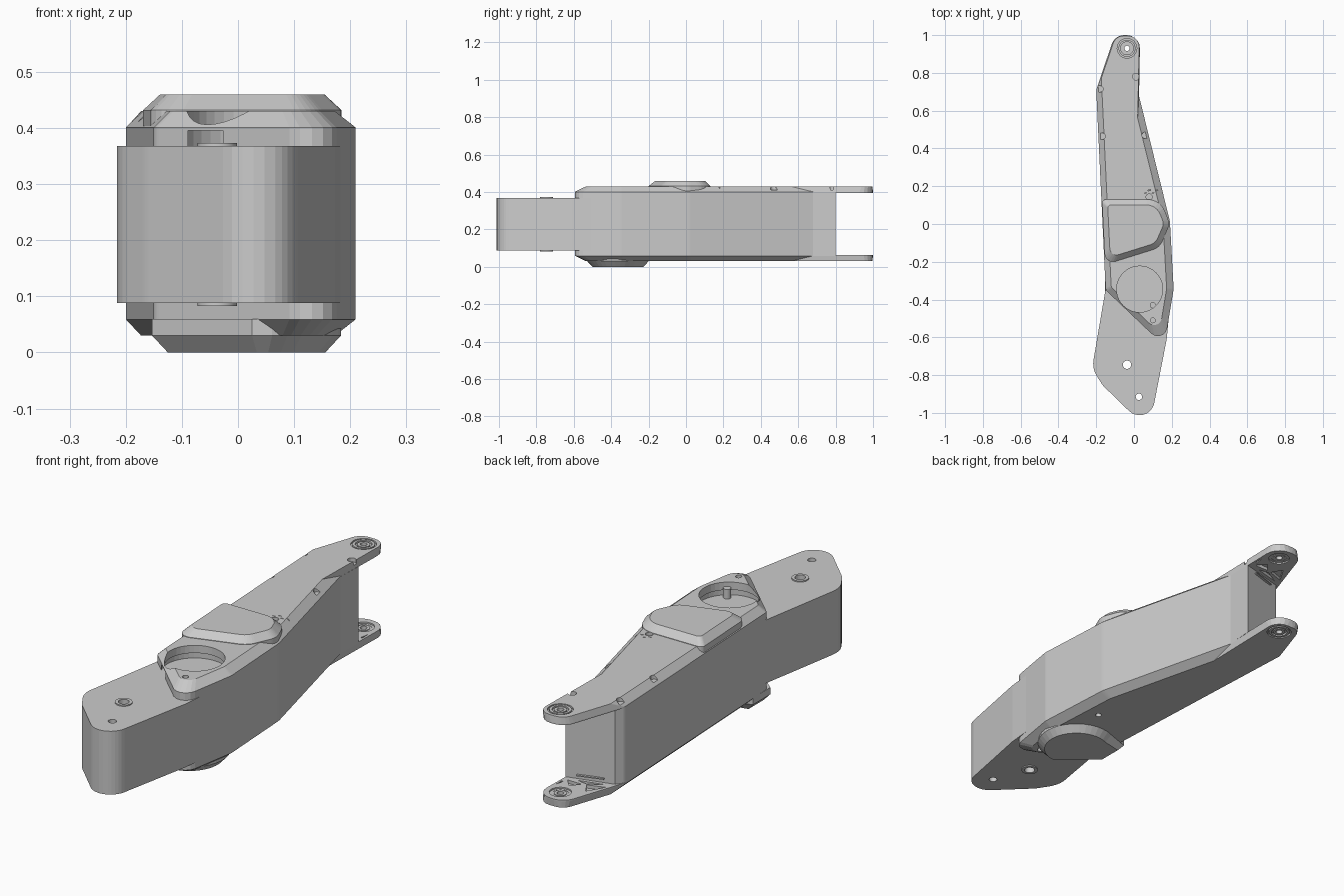
import bpy, bmesh, math
from mathutils import Vector

if "Cube" in bpy.data.objects:
    bpy.data.objects.remove(bpy.data.objects["Cube"])

MID = 0.46  # top and bottom covers mirror about z = MID / 2


def fillet(corners, seg=5):
    """Round each (x, y, radius) corner."""
    out, n = [], len(corners)
    for i, (x, y, r) in enumerate(corners):
        p = Vector((x, y))
        if r == 0:
            out.append(p)
            continue
        u = (Vector(corners[i - 1][:2]) - p).normalized()
        v = (Vector(corners[(i + 1) % n][:2]) - p).normalized()
        half = u.angle(v) / 2
        c = p + (u + v).normalized() * (r / math.sin(half))
        s, e = p + u * (r / math.tan(half)) - c, p + v * (r / math.tan(half)) - c
        a0 = math.atan2(s.y, s.x)
        d = (math.atan2(e.y, e.x) - a0 + math.pi) % (2 * math.pi) - math.pi
        out += [c + r * Vector((math.cos(a0 + d * k / seg), math.sin(a0 + d * k / seg)))
                for k in range(seg + 1)]
    return out


def inset(corners, offs):
    """Move every edge of a counter-clockwise outline inward by its own offset."""
    n, out = len(corners), []
    edges = []
    for i in range(n):
        a, b = Vector(corners[i][:2]), Vector(corners[(i + 1) % n][:2])
        d = (b - a).normalized()
        edges.append((a + Vector((-d.y, d.x)) * offs[i], d))
    for i in range(n):
        (p, d), (q, e) = edges[i - 1], edges[i]
        w = q - p
        t = (w.x * e.y - w.y * e.x) / (d.x * e.y - d.y * e.x)
        out.append((*(p + d * t), corners[i][2] * 0.8))
    return out


def circle(x, y, r, n=24):
    return [Vector((x + r * math.cos(2 * math.pi * k / n), y + r * math.sin(2 * math.pi * k / n)))
            for k in range(n)]


def add_loft(bm, rings, closed=False):
    vs = [[bm.verts.new((p[0], p[1], z)) for p in pts] for pts, z in rings]
    n = len(vs[0])
    pairs = list(zip(vs, vs[1:])) + ([(vs[-1], vs[0])] if closed else [])
    for a, b in pairs:
        for i in range(n):
            j = (i + 1) % n
            bm.faces.new((a[i], a[j], b[j], b[i]))
    if not closed:
        bm.faces.new(vs[0])
        bm.faces.new(vs[-1])


def build(name, lofts, closed=False):
    bm = bmesh.new()
    for rings in lofts:
        add_loft(bm, rings, closed)
    bmesh.ops.recalc_face_normals(bm, faces=bm.faces)
    me = bpy.data.meshes.new(name)
    bm.to_mesh(me)
    bm.free()
    ob = bpy.data.objects.new(name, me)
    bpy.context.collection.objects.link(ob)
    return ob


def tube(name, x, y, ro, ri, z0, z1):
    o, i = circle(x, y, ro), circle(x, y, ri)
    return build(name, [[(o, z0), (o, z1), (i, z1), (i, z0)]], True)


def cut(ob, prisms):
    """Subtract (outline, z0, z1) prisms one after another."""
    bpy.context.view_layer.objects.active = ob
    for pts, z0, z1 in prisms:
        c = build("cutter", [[(pts, z0), (pts, z1)]])
        c.hide_render = True
        m = ob.modifiers.new("cut", "BOOLEAN")
        m.operation, m.solver, m.object = "DIFFERENCE", "EXACT", c
        bpy.ops.object.modifier_apply(modifier=m.name)
        bpy.data.objects.remove(c)


# Shared outline of the covers
lower = [(-.2, .71, .03), (-.15, -.35, .03), (.16, -.645, .05),
         (.21, -.345, .06), (.19, .015, .15), (.026, .68, 0)]
outline = lower + [(.033, 1.0, .07), (-.102, 1.0, .07)]
inner = inset(outline, [.03, .032, .037, .037, .035, .004, .004, .006])
outer_pts, inner_pts = fillet(outline), fillet(inner)

# Central wall between the covers, with a pocket below the round opening
core_pts = fillet(lower + [(.03, .8, 0), (-.175, .745, 0)])
core = build("central_wall", [[(core_pts, .062), (core_pts, .398)]])
cut(core, [(circle(.03, -.345, .135, 40), .368, .5)])
build("pocket_post", [[(circle(.1, -.43, .016), .36), (circle(.1, -.43, .016), .41)]])

# Front arm block with through holes and collars
arm_pts = fillet([(-.148, -.33, 0), (-.222, -.765, .12), (-.165, -.855, .1), (.015, -1.03, .08),
                  (.1, -.985, .08), (.173, -.61, 0), (.2, -.33, 0)])
arm = build("front_arm", [[(arm_pts, .088), (arm_pts, .368)]])
cut(arm, [(circle(-.037, -.745, .022), 0, .5), (circle(.026, -.915, .017), 0, .5)])
tube("arm_collar_top", -.037, -.745, .035, .022, .36, .373)
tube("arm_collar_bottom", -.037, -.745, .035, .022, .083, .095)

# Chamfered covers whose tips form the fork
rib_pockets = [[(-.16, .79), (-.085, .815), (-.115, .865)],
               [(-.065, .82), (.005, .82), (-.03, .86)],
               [(-.145, .77), (-.03, .8), (-.08, .808)],
               [(.012, .84), (.02, .84), (.02, .885)]]
for side in ("top", "bottom"):
    top = side == "top"
    f = (lambda z: z) if top else (lambda z: MID - z)
    cover = build(side + "_cover", [[(outer_pts, f(.396)), (outer_pts, f(.401)), (inner_pts, f(.43))]])
    hx, hy = -.037, .93
    holes = [(circle(hx, hy, .052), f(.422), f(.5)), (circle(hx, hy, .014), f(.35), f(.5)),
             (circle(hx, hy, .045), f(.35), f(.403)), (circle(.1, -.51, .013), f(.415), f(.5))]
    holes += [(p, f(.38), f(.41)) for p in rib_pockets]
    if top:
        holes += [(circle(.03, -.345, .122, 40), .35, .5), (circle(.08, .143, .016), .415, .5)]
        # screw recesses on the rim
        holes += [(circle(x, y, .018, 16), .412, .5)
                  for x, y in ((-.182, .715), (.01, .78), (-.17, .465), (.06, .47))]
        # small vent slits
        for k in range(4):
            x, y = .055 + k * .02, .16 + (k % 2) * .015
            holes.append(([(x, y), (x + .012, y + .004), (x + .011, y + .008), (x - .001, y + .004)], .42, .5))
    else:
        holes.append((circle(.1, -.12, .013), f(.415), f(.5)))
    cut(cover, holes)
    # bearing rings at the fork tip
    tube(side + "_bearing_outer", hx, hy, .045, .034, f(.402), f(.43))
    tube(side + "_bearing_inner", hx, hy, .026, .014, f(.4), f(.429))
    # thin ledge on the fork wall
    ledge = [(-.13, .755), (-.02, .79), (-.023, .8), (-.133, .765)]
    build(side + "_fork_ledge", [[(ledge, f(.375)), (ledge, f(.38))]])

# Raised D-shaped housing on top
d_out = [(-.17, .13, .02), (-.153, -.215, .045), (.135, -.125, .08), (.19, .0, .07), (.14, .13, .1)]
d_in = inset(d_out, [.029] * 5)
d_o, d_i = fillet(d_out, 6), fillet(d_in, 6)
build("top_housing", [[(d_o, .4), (d_o, .432), (d_i, .46)]])

# Rounded housing underneath, clipped along the cover edge


def bottom_ring(r, g):
    cx, cy = .018, -.365
    arc = [Vector((cx + r * math.cos(math.radians(a)), cy + r * math.sin(math.radians(a))))
           for a in range(-75, 116, 10)]
    return [Vector((-.153 + g, -.25 - g * .3)), Vector((-.153 + g, -.37 + g * .3)),
            Vector((.025 + g * .3, -.528 + g))] + arc


base, face = bottom_ring(.166, 0), bottom_ring(.138, .028)
build("bottom_housing", [[(base, .06), (base, .03), (face, 0)]])

# Smooth round parts while keeping hard edges crisp
for ob in bpy.context.collection.objects:
    ob.select_set("bearing" in ob.name or "collar" in ob.name or "post" in ob.name)
bpy.context.view_layer.objects.active = bpy.data.objects["pocket_post"]
bpy.ops.object.shade_smooth_by_angle(angle=math.radians(30))
